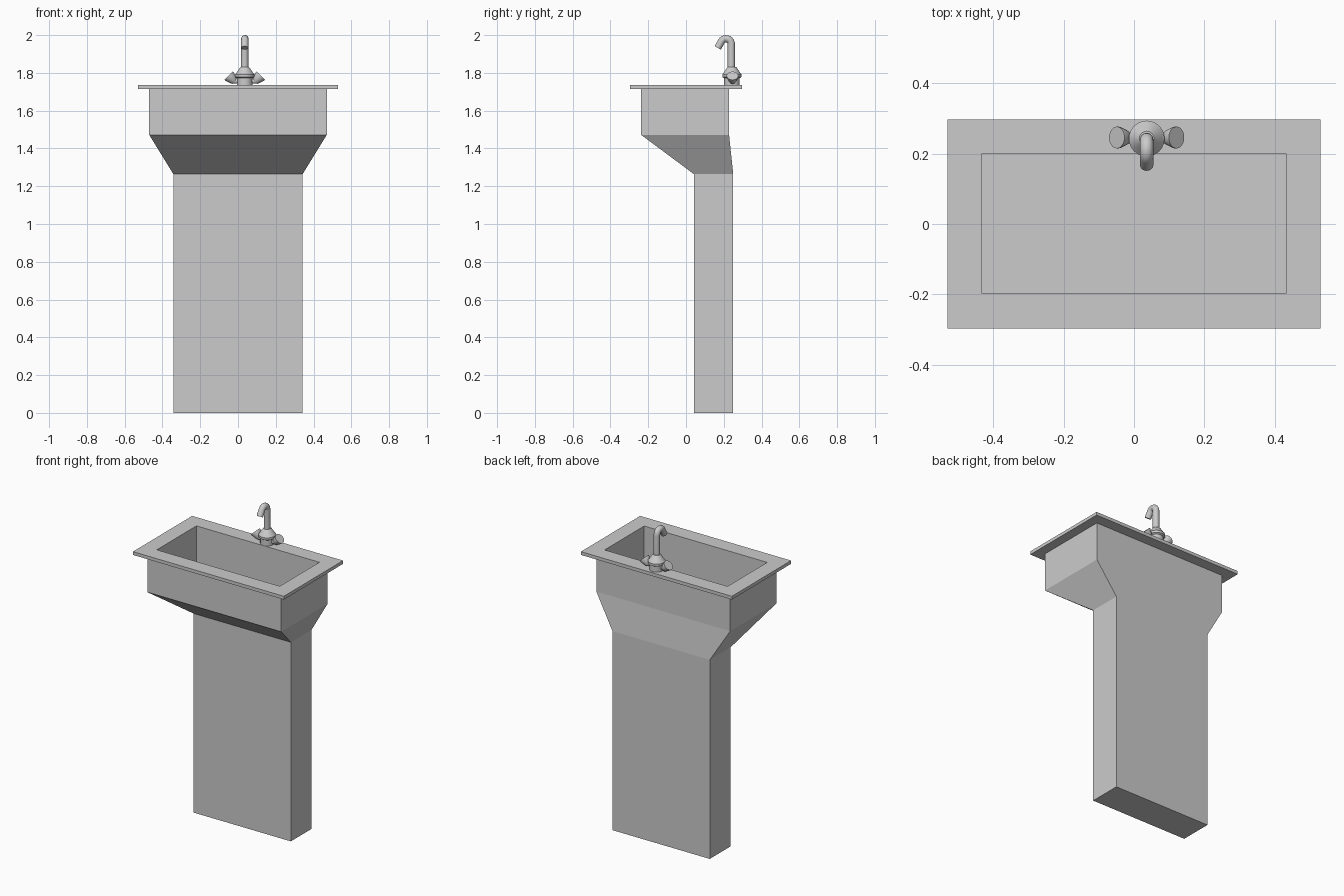
import bpy, bmesh, math
from mathutils import Vector, Matrix

if "Cube" in bpy.data.objects:
    bpy.data.objects.remove(bpy.data.objects["Cube"])


def finish(name, bm, smooth=False):
    bmesh.ops.recalc_face_normals(bm, faces=bm.faces)
    me = bpy.data.meshes.new(name)
    bm.to_mesh(me)
    bm.free()
    ob = bpy.data.objects.new(name, me)
    bpy.context.collection.objects.link(ob)
    if smooth:
        bpy.ops.object.select_all(action='DESELECT')
        ob.select_set(True)
        bpy.context.view_layer.objects.active = ob
        bpy.ops.object.shade_smooth_by_angle(angle=math.radians(35))
    return ob


def loft(name, rings, smooth=False):
    """Skin a list of closed rings and cap both ends."""
    bm = bmesh.new()
    loops = [[bm.verts.new(p) for p in r] for r in rings]
    n = len(loops[0])
    for a, b in zip(loops, loops[1:]):
        for i in range(n):
            j = (i + 1) % n
            bm.faces.new((a[i], a[j], b[j], b[i]))
    bm.faces.new(loops[0][::-1])
    bm.faces.new(loops[-1])
    return finish(name, bm, smooth)


def rect(hx, y0, y1, z):
    return [(-hx, y0, z), (hx, y0, z), (hx, y1, z), (-hx, y1, z)]


def circle(center, axis, radius, n=24):
    # frame whose first direction is always x-like or y-like without twisting
    axis = Vector(axis).normalized()
    side = Vector((1, 0, 0)) if abs(axis.x) < 0.1 else Vector((0, 1, 0))
    up = axis.cross(side)
    c = Vector(center)
    return [c + radius * (math.cos(t) * side + math.sin(t) * up)
            for t in (2 * math.pi * i / n for i in range(n))]


# pedestal, flared basin, overhanging rim and hollow bowl as one skin
loft("sink_basin_and_pedestal", [
    rect(0.342, 0.042, 0.25, 0),
    rect(0.342, 0.042, 0.25, 1.264),
    rect(0.47, -0.238, 0.228, 1.472),
    rect(0.47, -0.238, 0.228, 1.715),
    rect(0.53, -0.297, 0.297, 1.715),
    rect(0.53, -0.297, 0.297, 1.736),
    rect(0.432, -0.198, 0.2, 1.736),
    rect(0.432, -0.198, 0.2, 1.48),
])

# tap body: turned profile (radius, height)
FX, FY = 0.036, 0.243
profile = [(0.041, 1.735), (0.041, 1.772), (0.051, 1.778), (0.051, 1.792),
           (0.046, 1.797), (0.027, 1.826), (0.021, 1.832)]
loft("tap_body", [circle((FX, FY, z), (0, 0, 1), r) for r, z in profile], True)

# spout: riser, bend and short slanted outlet
R, TUBE, CY, CZ = 0.028, 0.019, FY - 0.031, 1.953
spout = [circle((FX, CY + R, 1.825), (0, 0, 1), TUBE)]
for k in range(11):
    t = math.radians(15 * k)
    d = Vector((0, -math.sin(t), math.cos(t)))
    p = Vector((FX, CY + R * math.cos(t), CZ + R * math.sin(t)))
    spout.append(circle(p, d, TUBE))
spout.append(circle(p + d * 0.04, d, TUBE))
loft("tap_spout", spout, True)

# two flared handles tilted outward, with stems into the body
for side, label in ((-1, "left"), (1, "right")):
    axis = Vector((side, 0, 1)).normalized()
    face = Vector((FX + side * 0.085, FY + 0.003, 1.785))
    stations = [(-0.07, 0.014), (-0.045, 0.016), (-0.036, 0.021),
                (-0.006, 0.031), (0, 0.031)]
    stations = stations[1:]
    loft(label + "_handle", [circle(face + axis * d, axis, r)
                             for d, r in stations], True)
    loft(label + "_handle_stem",
         [circle((FX + side * x, FY, 1.757), (side, 0, 0), 0.014, 16)
          for x in (0.02, 0.066)], True)
